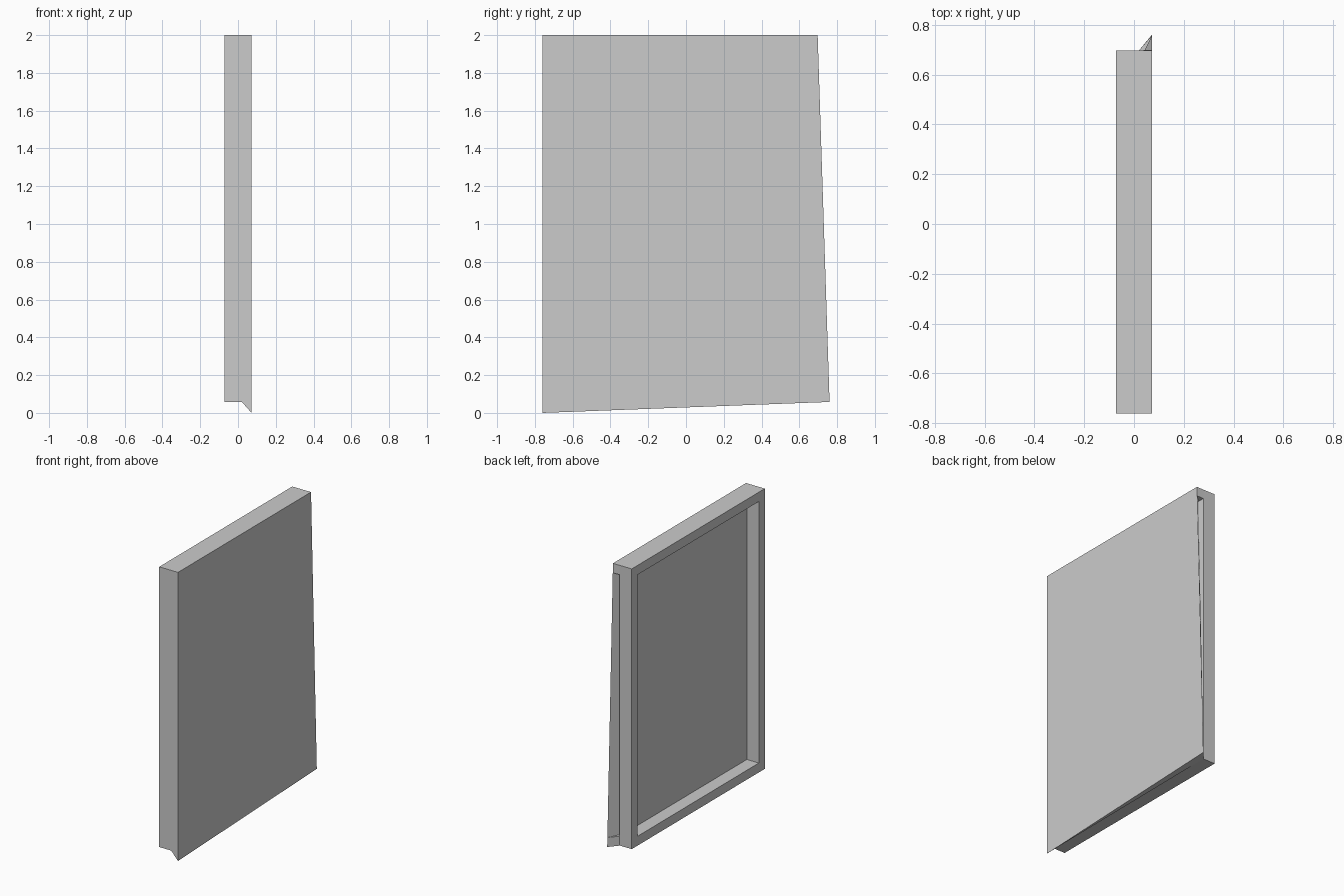
import bpy, bmesh

if "Cube" in bpy.data.objects:
    bpy.data.objects.remove(bpy.data.objects["Cube"], do_unlink=True)

# Main dimensions
OPEN_X, SEAM_X, FACE_X = -0.072, 0.02, 0.072
FRONT, BACK, FLARE = -0.76, 0.697, 0.76
BASE, TOP, RIM = 0.058, 2.0, 0.065

grey = bpy.data.materials.new("plain_grey")
grey.use_nodes = True
colour = (0.6, 0.6, 0.6, 1)
grey.diffuse_color = colour
grey.node_tree.nodes["Principled BSDF"].inputs["Base Color"].default_value = colour


def finish(bm, name):
    bmesh.ops.recalc_face_normals(bm, faces=bm.faces)
    mesh = bpy.data.meshes.new(name)
    bm.to_mesh(mesh)
    bm.free()
    mesh.materials.append(grey)
    obj = bpy.data.objects.new(name, mesh)
    bpy.context.collection.objects.link(obj)
    return obj


def bridge(bm, a, b):
    for i in range(len(a)):
        j = (i + 1) % len(a)
        bm.faces.new((a[i], a[j], b[j], b[i]))


# Rectangular frame: outer and inner loops joined into a ring
bm = bmesh.new()


def rectangle(x, inset):
    y0, y1, z0, z1 = FRONT + inset, BACK - inset, BASE + inset, TOP - inset
    return [bm.verts.new((x, y, z)) for y, z in ((y0, z0), (y1, z0), (y1, z1), (y0, z1))]


loops = [rectangle(x, inset) for x, inset in
         ((OPEN_X, 0), (SEAM_X, 0), (SEAM_X, RIM), (OPEN_X, RIM))]
for i in range(4):
    bridge(bm, loops[i], loops[(i + 1) % 4])
finish(bm, "frame")

# Flared panel: horizontal sections, with a shallow groove along its back edge
bm = bmesh.new()
groove = BACK - 0.047
levels = [(BASE, BACK), (BASE + RIM, BACK), (BASE + RIM, groove),
          (TOP - RIM, groove), (TOP - RIM, BACK), (TOP, BACK)]
sections = []
for z, inner_back in levels:
    outer_back = FLARE + (BACK - FLARE) * (z - BASE) / (TOP - BASE)
    outline = ((SEAM_X, FRONT), (FACE_X, FRONT), (FACE_X, outer_back), (SEAM_X, inner_back))
    sections.append([bm.verts.new((x, y, z)) for x, y in outline])
for lower, upper in zip(sections, sections[1:]):
    bridge(bm, lower, upper)
sections[0][1].co.z = 0     # front corner of the sloping bottom lip
a, b, c, d = sections[0]
bm.faces.new((a, b, d))
bm.faces.new((b, c, d))
bm.faces.new(sections[-1])
bmesh.ops.remove_doubles(bm, verts=bm.verts, dist=0.0001)
finish(bm, "panel")
